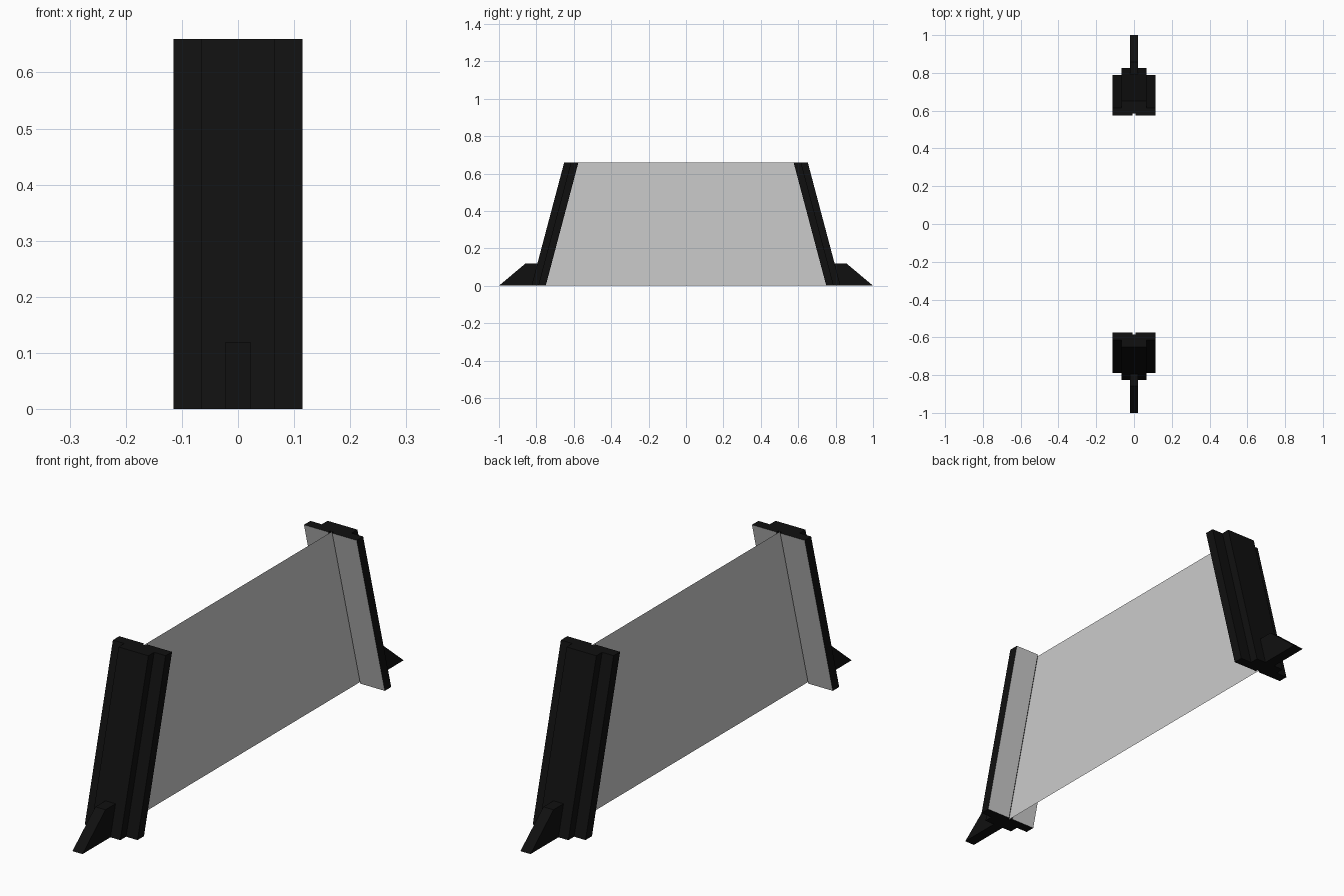
import bpy, bmesh

if "Cube" in bpy.data.objects:
    bpy.data.objects.remove(bpy.data.objects["Cube"])

H, LEAN = 0.66, 0.175   # height, inward lean over the full height


def material(name, rgb):
    m = bpy.data.materials.new(name)
    m.diffuse_color = (*rgb, 1)
    m.use_nodes = True
    m.node_tree.nodes["Principled BSDF"].inputs["Base Color"].default_value = m.diffuse_color
    return m


black = material("black", (0.005, 0.005, 0.005))
grey = material("grey", (0.8, 0.8, 0.8))


def prism(name, start, end, mats):
    """Solid between two matching outlines."""
    bm = bmesh.new()
    a = [bm.verts.new(p) for p in start]
    b = [bm.verts.new(p) for p in end]
    bm.faces.new(a)
    bm.faces.new(b)
    for i in range(len(a)):
        j = (i + 1) % len(a)
        bm.faces.new((a[i], a[j], b[j], b[i]))
    bmesh.ops.recalc_face_normals(bm, faces=bm.faces)
    me = bpy.data.meshes.new(name)
    bm.to_mesh(me)
    bm.free()
    for m in mats:
        me.materials.append(m)
    ob = bpy.data.objects.new(name, me)
    bpy.context.collection.objects.link(ob)
    return ob


# Stepped post plan (x, y) with a slot on the inner side for the panel
half = [(0.008, 0.76), (0.008, 0.75), (0.115, 0.75), (0.115, 0.79),
        (0.065, 0.79), (0.065, 0.826)]
plan = half + [(-x, y) for x, y in reversed(half)]
# Wedge foot side profile (y, z), inner edge follows the post
foot = [(0.826, 0), (1.0, 0), (0.857, 0.12), (0.826 - LEAN * 0.12 / H, 0.12)]

for side, s in (("front", -1), ("back", 1)):
    # Leaning post, with its two inner faces grey
    post = prism(side + "_post",
                 [(x, s * y, 0) for x, y in plan],
                 [(x, s * (y - LEAN), H) for x, y in plan], [black, grey])
    for p in post.data.polygons:
        if len(p.vertices) == 4 and p.normal.y * s < -0.5 and abs(p.center.x) > 0.03:
            p.material_index = 1
    # Foot
    prism(side + "_foot",
          [(-0.022, s * y, z) for y, z in foot],
          [(0.022, s * y, z) for y, z in foot], [black])

# Thin panel between the posts
me = bpy.data.meshes.new("panel")
b, t = 0.76, 0.76 - LEAN
me.from_pydata([(0, -b, 0), (0, b, 0), (0, t, H), (0, -t, H)], [], [(0, 1, 2, 3)])
me.materials.append(grey)
bpy.context.collection.objects.link(bpy.data.objects.new("panel", me))
